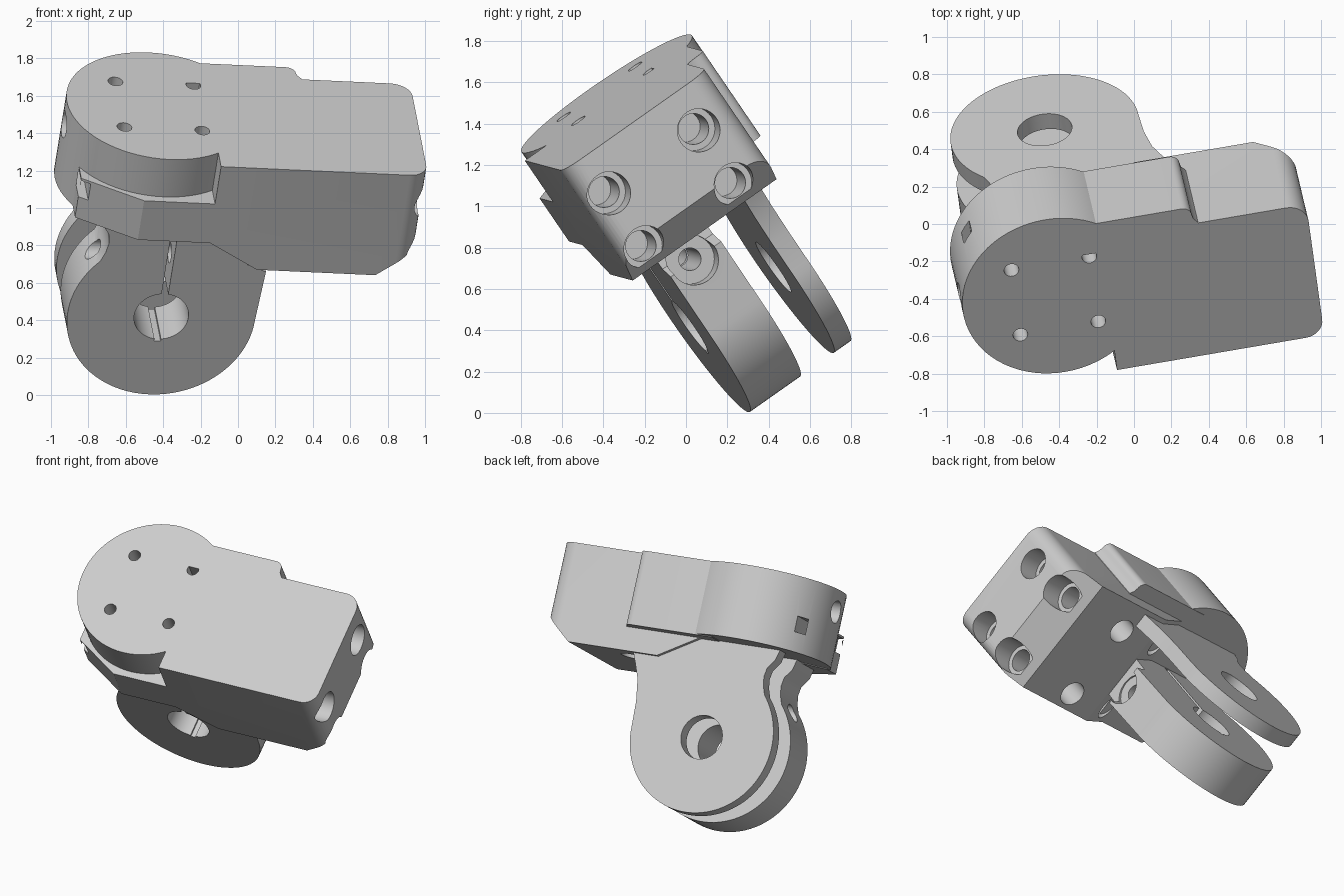
import bpy, bmesh, math
from mathutils import Matrix, Vector

cube = bpy.data.objects.get("Cube")
if cube:
    bpy.data.objects.remove(cube, do_unlink=True)

# Tilted frame of the bracket: a runs along the arm, b across it, c out of the top
U = Vector((0.985, 0.168, -0.045)).normalized()
V = Vector((-0.112, 0.812, 0.572))
V = (V - U * V.dot(U)).normalized()
W = U.cross(V)
TILT = Matrix((U, V, W)).transposed()

grey = bpy.data.materials.new("light grey")
grey.use_nodes = True
grey.diffuse_color = (0.6, 0.6, 0.6, 1)
grey.node_tree.nodes["Principled BSDF"].inputs["Base Color"].default_value = (0.6, 0.6, 0.6, 1)


def prism(name, axis, outline, lo, hi):
    """Extrude a 2D outline along a, b or c."""
    def place(p, d):
        q = {"a": (d, p[0], p[1]), "b": (p[0], d, p[1]), "c": (p[0], p[1], d)}[axis]
        return TILT @ Vector(q)
    bm = bmesh.new()
    low = [bm.verts.new(place(p, lo)) for p in outline]
    high = [bm.verts.new(place(p, hi)) for p in outline]
    n = len(outline)
    bm.faces.new(low)
    bm.faces.new(high)
    for i in range(n):
        j = (i + 1) % n
        bm.faces.new((low[i], low[j], high[j], high[i]))
    bmesh.ops.recalc_face_normals(bm, faces=bm.faces)
    mesh = bpy.data.meshes.new(name)
    bm.to_mesh(mesh)
    bm.free()
    mesh.materials.append(grey)
    ob = bpy.data.objects.new(name, mesh)
    bpy.context.collection.objects.link(ob)
    return ob


def arc(x, y, r, start, end, n):
    return [(x + r * math.cos(math.radians(start + (end - start) * i / n)),
             y + r * math.sin(math.radians(start + (end - start) * i / n)))
            for i in range(n + 1)]


def circle(x, y, r, n=32):
    return arc(x, y, r, 0, 360, n)[:-1]


def rect(x0, y0, x1, y1):
    return [(x0, y0), (x1, y0), (x1, y1), (x0, y1)]


def finish(ob, cuts):
    """Cut every listed prism out of the part, then shade it."""
    bpy.ops.object.select_all(action="DESELECT")
    bpy.context.view_layer.objects.active = ob
    ob.select_set(True)
    for cut in cuts:
        cutter = prism("cutter", *cut)
        cutter.hide_render = True
        mod = ob.modifiers.new("cut", "BOOLEAN")
        mod.operation = "DIFFERENCE"
        mod.solver = "EXACT"
        mod.object = cutter
        bpy.ops.object.modifier_apply(modifier=mod.name)
        bpy.data.objects.remove(cutter, do_unlink=True)
    bpy.ops.object.shade_smooth_by_angle(angle=math.radians(30))


TOP, BOTTOM, DECK = 1.424, 0.766, 0.925

# Arm block: rounded end corners, sloped underside, chamfered lower end
block_outline = ([(-0.275, 0.075)] + arc(0.75, 0.175, 0.10, -90, 0, 8)
                 + arc(0.74, 0.822, 0.11, 0, 90, 8) + [(-0.275, 0.932)])
block_cuts = [
    ("b", [(-0.4, DECK), (-0.268, DECK), (0.007, BOTTOM), (0.007, 0.6), (-0.4, 0.6)], -0.1, 1.2),
    ("b", [(0.65, BOTTOM), (0.85, 0.93), (1.0, 1.053), (1.0, 0.6), (0.65, 0.6)], -0.1, 1.2),
]
for b in (0.197, 0.73):
    for c in (0.888, 1.207):
        block_cuts.append(("a", circle(b, c, 0.105), 0.70, 1.1))   # counterbore
        block_cuts.append(("a", circle(b, c, 0.075), 0.45, 0.72))  # screw hole
    for a in (0.26, -0.17):
        block_cuts.append(("c", circle(a, b - 0.005, 0.085), 0.5, 0.99))
finish(prism("arm_block", "c", block_outline, BOTTOM, TOP), block_cuts)

# Rear shoulder beside the arm, with a rounded step
shoulder = ([(-0.4, 0.85), (0.263, 0.85), (0.263, 0.935), (0.24, 0.965)]
            + arc(0.185, 0.99, 0.05, 0, 90, 6) + [(-0.4, 1.04)])
finish(prism("rear_shoulder", "c", shoulder, DECK, TOP), [])

# Round head with four small holes, a side hole and a slot
slot = ("b", rect(-0.98, 1.06, -0.93, 1.165), 0.1, 1.1)
head_cuts = [("c", circle(a, b, 0.04, 20), 1.2, 1.6)
             for a in (-0.762, -0.339) for b in (0.407, 0.833)]
head_cuts += [("a", circle(0.62, 1.28, 0.075), -1.3, -0.8), slot]
finish(prism("round_head", "c", circle(-0.55, 0.62, 0.5, 72), DECK + 0.005, TOP), head_cuts)

# Angled flange under the head
flange = [(-0.2, 0.075), (-0.66, 0.075), (-0.98, 0.26), (-0.98, 0.42), (-0.7, 0.6), (-0.2, 0.6)]
finish(prism("angled_flange", "c", flange, DECK, 1.18), [slot])

# Two hinge plates share the round end and pivot hole
PA, PC, PR = -0.42, 0.28, 0.508
round_end = arc(PA, PC, PR, 0, -222, 56)
neck = [(-0.775, 0.68), (-0.765, 0.74), (-0.775, 0.80), (-0.82, 0.86), (-0.84, 0.94)]
pivot = ("b", circle(PA, PC, 0.147, 40), 0.0, 1.2)

front_plate = round_end + neck + [(-0.25, 0.94), (-0.02, 0.80), (0.0, 0.64), (0.105, 0.60)]
finish(prism("front_hinge_plate", "b", front_plate, 0.30, 0.60), [
    pivot,
    ("b", rect(PA - 0.018, 0.12, PA + 0.018, 0.92), 0.1, 0.8),   # clamp slit
    ("a", circle(0.44, 0.60, 0.055, 24), -1.2, 0.3),             # clamp screw hole
    ("a", circle(0.44, 0.60, 0.12), -0.02, 0.3),                 # screw head recess
])

back_plate = round_end + neck + [(0.2, 0.94), (0.19, 0.77), (0.16, 0.70), (0.12, 0.60), (0.095, 0.45)]
finish(prism("back_hinge_plate", "b", back_plate, 0.80, 0.90), [pivot])
